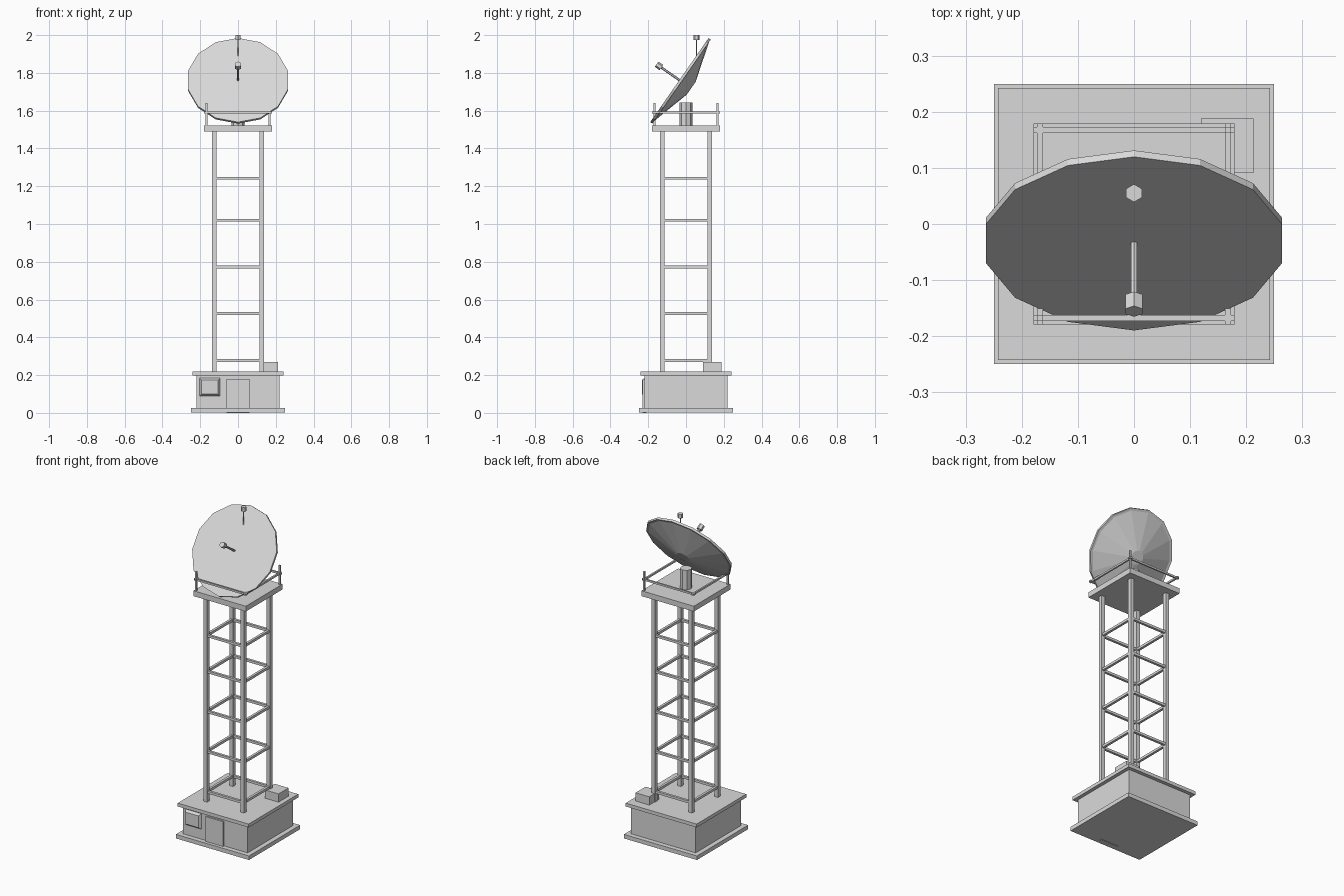
import bpy, bmesh, math
from mathutils import Vector, Matrix

if "Cube" in bpy.data.objects:
    bpy.data.objects.remove(bpy.data.objects["Cube"])

grey = bpy.data.materials.new("light_grey")
grey.diffuse_color = (0.7, 0.7, 0.7, 1)
grey.use_nodes = True
grey.node_tree.nodes["Principled BSDF"].inputs["Base Color"].default_value = grey.diffuse_color


def finish(name, bm):
    bmesh.ops.recalc_face_normals(bm, faces=bm.faces)
    me = bpy.data.meshes.new(name)
    bm.to_mesh(me)
    bm.free()
    me.materials.append(grey)
    ob = bpy.data.objects.new(name, me)
    bpy.context.collection.objects.link(ob)
    return ob


def box(name, x0, x1, y0, y1, z0, z1, front_inset=0):
    """Box whose front face can be inset to give sloping sides."""
    bm = bmesh.new()
    m = Matrix.Translation(((x0 + x1) / 2, (y0 + y1) / 2, (z0 + z1) / 2))
    m = m @ Matrix.Diagonal((x1 - x0, y1 - y0, z1 - z0, 1))
    bmesh.ops.create_cube(bm, size=1, matrix=m)
    for v in bm.verts:
        if front_inset and v.co.y < (y0 + y1) / 2:
            v.co.x += front_inset if v.co.x < (x0 + x1) / 2 else -front_inset
            v.co.z += front_inset if v.co.z < (z0 + z1) / 2 else -front_inset
    return finish(name, bm)


def square_box(name, h, z0, z1):
    return box(name, -h, h, -h, h, z0, z1)


def lathe(name, profile, sides, origin, axis):
    """Closed solid of (radius, distance) rings along an axis in the YZ plane."""
    a = Vector(axis).normalized()
    u = Vector((1, 0, 0))
    v = a.cross(u)
    bm = bmesh.new()
    rings = []
    for r, d in profile:
        ring = []
        for i in range(sides):
            t = 2 * math.pi * i / sides
            ring.append(bm.verts.new(Vector(origin) + a * d + (u * math.sin(t) + v * math.cos(t)) * r))
        rings.append(ring)
    for p, q in zip(rings, rings[1:]):
        for i in range(sides):
            j = (i + 1) % sides
            bm.faces.new((p[i], p[j], q[j], q[i]))
    bm.faces.new(rings[0])
    bm.faces.new(rings[-1])
    return finish(name, bm)


# Equipment hut
square_box("foundation_slab", 0.2495, 0.002, 0.027)
square_box("hut_walls", 0.22, 0.027, 0.198)
square_box("hut_roof", 0.242, 0.198, 0.219)
box("door", -0.06, 0.06, -0.23, -0.21, 0, 0.18)
box("wall_cabinet", -0.205, -0.095, -0.234, -0.219, 0.088, 0.185, 0.012)
box("roof_unit", 0.119, 0.213, 0.091, 0.188, 0.219, 0.27)

# Tower legs
for sx in (-1, 1):
    for sy in (-1, 1):
        x, y, h = sx * 0.126, sy * 0.126, 0.012
        box("tower_leg", x - h, x + h, y - h, y + h, 0.219, 1.49)

# Horizontal braces on all four sides
for z in (0.278, 0.526, 0.773, 1.02, 1.242):
    h = 0.0075
    for s in (-1, 1):
        c = s * 0.126
        box("brace_x", -0.116, 0.116, c - h, c + h, z - h, z + h)
        box("brace_y", c - h, c + h, -0.116, 0.116, z - h, z + h)

# Platform with crossing rails on two corner posts
square_box("platform", 0.179, 1.489, 1.522)
for s in (-1, 1):
    c, h, e = s * 0.1675, 0.005, 0.179
    box("rail_x", -e, e, c - h, c + h, 1.585, 1.596)
    box("rail_y", c - h, c + h, -e, e, 1.585, 1.596)
    box("rail_post", c - h, c + h, c - h, c + h, 1.522, 1.64)

# Dish with a raised rim, tilted upward to the front
front = Vector((0, -0.82, 0.57)).normalized()
centre = Vector((0, -0.035, 1.762))
lathe("mast", [(0.034, 0), (0.034, 0.12)], 8, (0, 0, 1.522), (0, 0, 1))
lathe("dish", [(0.271, 0), (0.271, 0.014), (0.256, 0.014), (0.04, 0.076)], 14, centre, -front)

# Central feed and upper antenna
lathe("feed_arm", [(0.0065, -0.01), (0.0065, 0.12)], 6, centre, front)
lathe("feed_head", [(0.017, 0.116), (0.017, 0.147)], 6, centre, front)
lathe("antenna_rod", [(0.003, 0), (0.003, 0.1)], 6, (0, 0.055, 1.88), (0, 0, 1))
lathe("antenna_head", [(0.016, 0), (0.016, 0.026)], 6, (0, 0.055, 1.974), (0, 0, 1))
